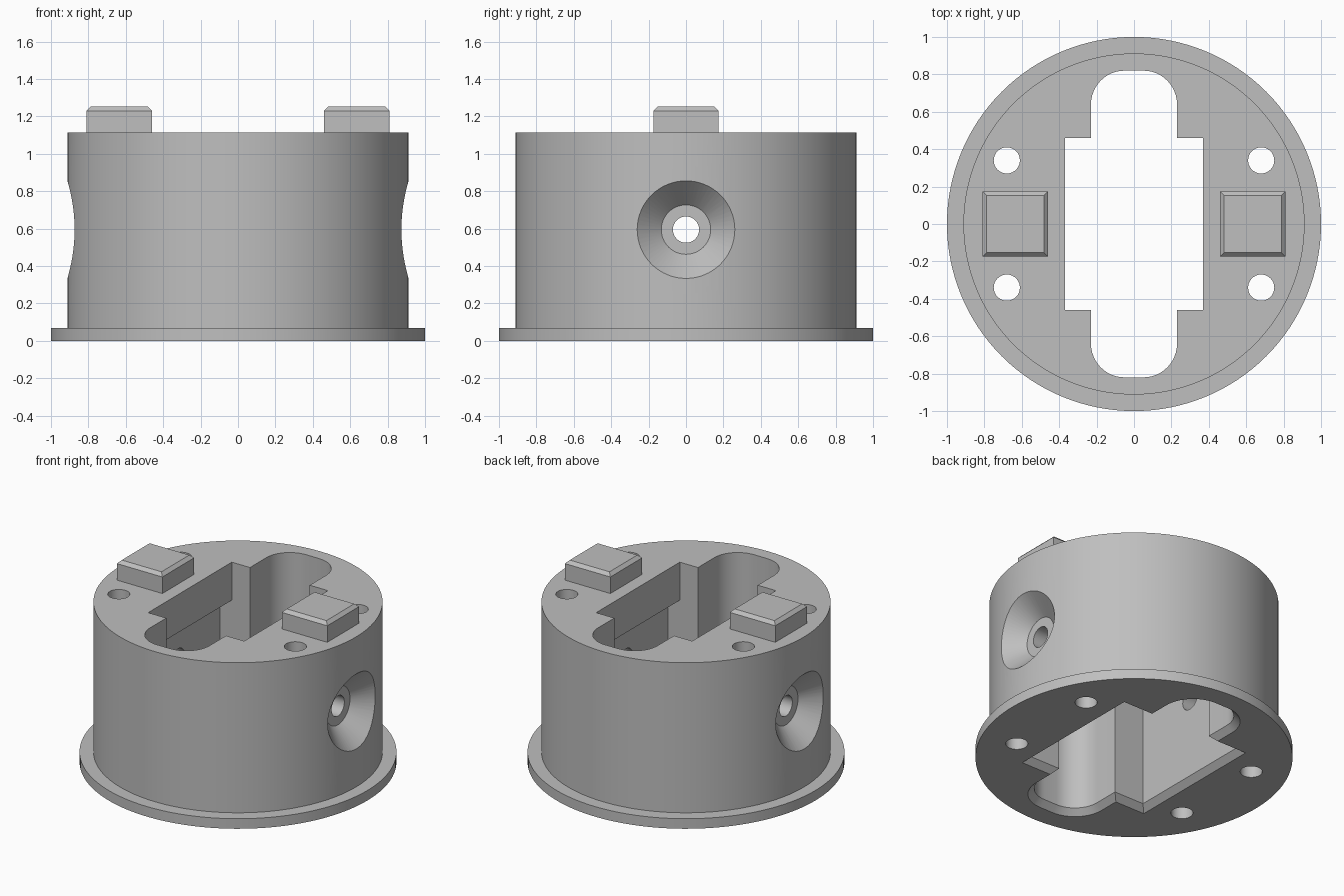
import bpy, bmesh, math
from mathutils import Vector

cube = bpy.data.objects.get("Cube")
if cube:
    bpy.data.objects.remove(cube, do_unlink=True)

grey = bpy.data.materials.new("light_grey")
grey.use_nodes = True
colour = (0.52, 0.52, 0.52, 1)
grey.diffuse_color = colour
grey.node_tree.nodes["Principled BSDF"].inputs["Base Color"].default_value = colour

BODY_R, TOP, AXIS_Z = 0.912, 1.115, 0.595


def circle(r, z, n=128, cx=0, cy=0):
    return [Vector((cx + r * math.cos(math.tau * i / n),
                    cy + r * math.sin(math.tau * i / n), z)) for i in range(n)]


def rectangle(cx, hx, hy, z):
    return [Vector((cx + sx * hx, sy * hy, z))
            for sx, sy in ((-1, -1), (1, -1), (1, 1), (-1, 1))]


def slot_ring(half_x, z, grow=0.0):
    """Central rectangle with a narrower rounded bay at each end."""
    bay_x, bay_y, r, half_y = 0.23, 0.82, 0.18, 0.46
    quarter = [(half_x + grow, half_y + grow), (bay_x + grow, half_y + grow)]
    for i in range(13):
        a = math.pi / 2 * i / 12
        quarter.append((bay_x - r + (r + grow) * math.cos(a),
                        bay_y - r + (r + grow) * math.sin(a)))
    half = quarter + [(-x, y) for x, y in reversed(quarter)]
    return [Vector((x, y, z)) for x, y in half + [(-x, -y) for x, y in half]]


def loft(name, rings):
    """Closed solid skinned through matching rings."""
    bm = bmesh.new()
    loops = [[bm.verts.new(p) for p in ring] for ring in rings]
    for a, b in zip(loops, loops[1:]):
        for i in range(len(a)):
            j = (i + 1) % len(a)
            bm.faces.new((a[i], a[j], b[j], b[i]))
    bm.faces.new(loops[0][::-1])
    bm.faces.new(loops[-1])
    bmesh.ops.recalc_face_normals(bm, faces=bm.faces[:])
    mesh = bpy.data.meshes.new(name)
    bm.to_mesh(mesh)
    bm.free()
    mesh.materials.append(grey)
    obj = bpy.data.objects.new(name, mesh)
    bpy.context.collection.objects.link(obj)
    return obj


def select(obj):
    bpy.ops.object.select_all(action='DESELECT')
    obj.select_set(True)
    bpy.context.view_layer.objects.active = obj


def cut(target, cutter):
    cutter.hide_render = True
    select(target)
    mod = target.modifiers.new("cut", 'BOOLEAN')
    mod.operation, mod.solver, mod.object = 'DIFFERENCE', 'EXACT', cutter
    bpy.ops.object.modifier_apply(modifier=mod.name)
    bpy.data.objects.remove(cutter, do_unlink=True)


# Round housing with its base flange
housing = loft("housing", [circle(1, 0), circle(1, 0.07),
                           circle(BODY_R, 0.07), circle(BODY_R, TOP)])

# Central cavity: wide below with a chamfered mouth, narrower at the top
cut(housing, loft("cavity_cutter", [slot_ring(0.46, -0.04, 0.08),
                                    slot_ring(0.46, 0.04), slot_ring(0.46, 0.85)]))
cut(housing, loft("slot_cutter", [slot_ring(0.37, 0.5), slot_ring(0.37, 1.3)]))

# Four vertical screw holes
for sx in (-1, 1):
    for sy in (-1, 1):
        cx, cy = sx * 0.68, sy * 0.34
        cut(housing, loft("screw_cutter", [circle(0.07, -0.1, 32, cx, cy),
                                           circle(0.07, 1.3, 32, cx, cy)]))


def side_ring(side, r, x=None):
    """Ring around the sideways axis; wraps onto the wall when x is not given."""
    return [Vector((side * (x if x else math.sqrt(BODY_R ** 2 - p.x ** 2) + 0.001),
                    p.x, AXIS_Z + p.y)) for p in circle(r, 0, 64)]


# Conical recess and through hole on each side
for side in (-1, 1):
    cut(housing, loft("recess_cutter", [side_ring(side, 0.132, 0.77),
                                        side_ring(side, 0.262),
                                        side_ring(side, 0.262, 1.1)]))
    cut(housing, loft("bore_cutter", [side_ring(side, 0.07, 0.4),
                                      side_ring(side, 0.07, 1.0)]))

select(housing)
bpy.ops.object.shade_smooth_by_angle(angle=math.radians(25))

# Chamfered square pads on top
for side, label in ((1, "left"), (-1, "right")):
    cx = side * 0.635
    loft(label + "_pad", [rectangle(cx, 0.175, 0.175, TOP),
                          rectangle(cx, 0.175, 0.175, 1.23),
                          rectangle(cx, 0.153, 0.153, 1.252)])
